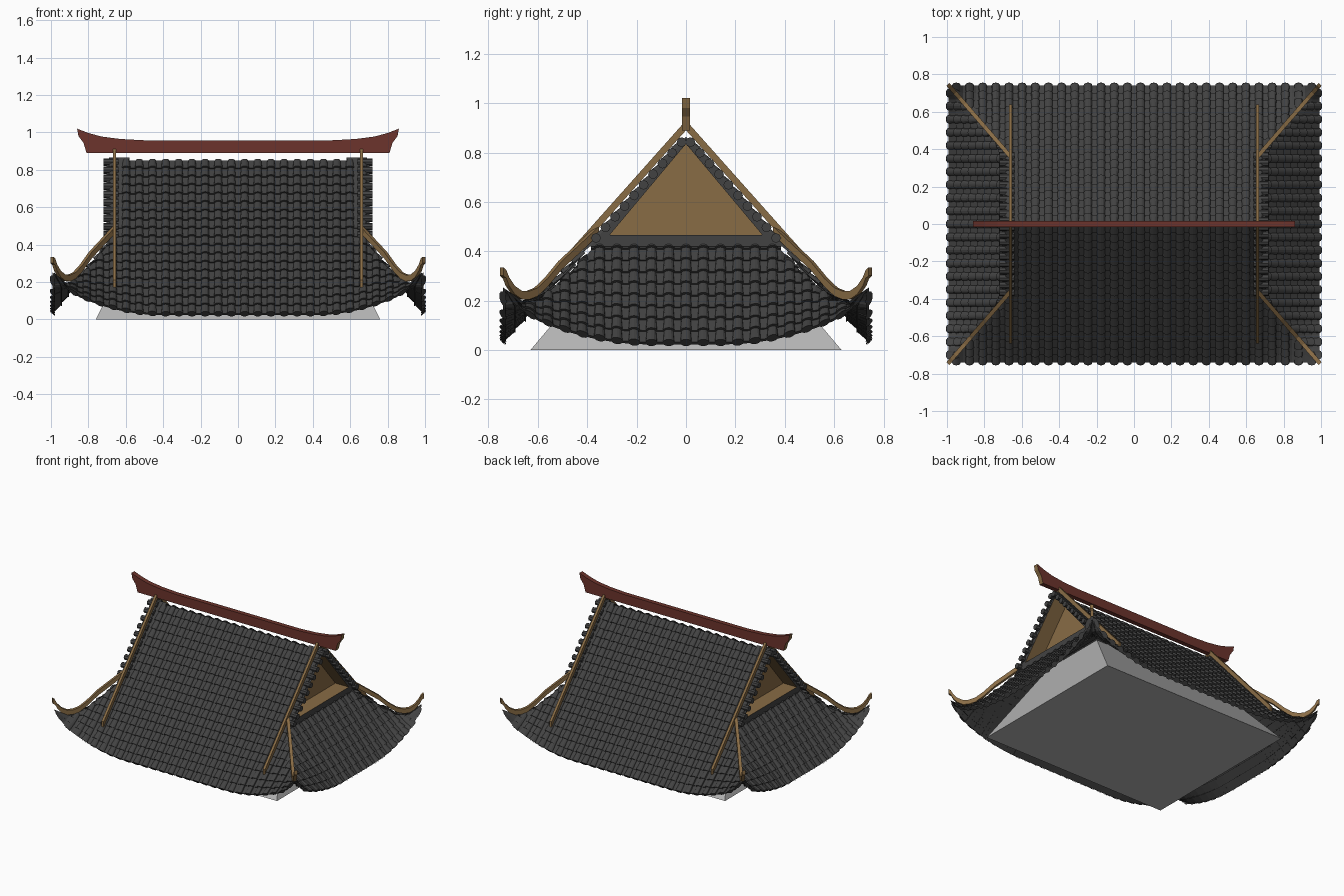
import bpy, bmesh, math
from mathutils import Vector

if "Cube" in bpy.data.objects:
    bpy.data.objects.remove(bpy.data.objects["Cube"])


def material(name, rgb):
    m = bpy.data.materials.new(name)
    m.diffuse_color = (*rgb, 1)
    m.use_nodes = True
    m.node_tree.nodes["Principled BSDF"].inputs["Base Color"].default_value = m.diffuse_color
    return m


TILE = material("dark grey tile", (0.055, 0.055, 0.055))
RED = material("ridge red", (0.15, 0.034, 0.025))
GOLD = material("ochre wood", (0.25, 0.15, 0.06))
GREY = material("grey base", (0.45, 0.45, 0.45))


def finish(bm, name, mats, mirror=(False, False), fix=True):
    if fix:
        bmesh.ops.recalc_face_normals(bm, faces=bm.faces)
    me = bpy.data.meshes.new(name)
    bm.to_mesh(me)
    bm.free()
    ob = bpy.data.objects.new(name, me)
    bpy.context.collection.objects.link(ob)
    for m in mats:
        me.materials.append(m)
    if any(mirror):
        mod = ob.modifiers.new("mirror", 'MIRROR')
        mod.use_axis = (mirror[0], mirror[1], False)
        mod.use_mirror_merge = False
    return ob


def clamp(v):
    return max(0.0, min(1.0, v))


# roof surface: straight slopes, eaves lifted towards the corners
def eave_lift(u):
    return 0.19 * clamp((u - 0.4) / 0.6) ** 2 + 0.08 * clamp((u - 0.85) / 0.15) ** 2


def front_z(a, b):
    return 0.85 - 1.12 * b + eave_lift(abs(a)) * clamp((b - 0.3) / 0.45) ** 3


def side_z(a, b):
    return 0.43 - 1.24 * (b - 0.66) + eave_lift(abs(a) + 0.25) * clamp((b - 0.6) / 0.4) ** 3


def front_start(c, a):
    return 0.0 if abs(c) < 0.69 else max(0.0, 0.36 + (abs(a) - 0.66) * 1.154)


def side_start(c, a):
    return 0.64 if abs(c) < 0.36 else max(0.64, 0.66 + (abs(a) - 0.36) / 1.154)


def tiled_slope(name, half, cols, b0, b1, rows, surf, start, front, mirror):
    bm = bmesh.new()
    out = Vector((0, -0.8, 0.6)) if front else Vector((0.8, 0, 0.6))

    def point(a, b, h):
        z, o = surf(a, b) + 0.65 * h, b + 0.76 * h
        return bm.verts.new((a, -o, z) if front else (o, a, z))

    def face(vs):
        f = bm.faces.new(vs)
        f.normal_update()
        if f.normal.dot(out) < 0:
            f.normal_flip()

    w = 2 * half / cols
    n = 6
    for i in range(cols):
        c = -half + (i + 0.5) * w
        for j in range(rows):
            ba = b0 + (b1 - b0) * j / rows
            bb = b0 + (b1 - b0) * (j + 1) / rows
            edge = [c - w / 2, c + w / 2]
            if bb <= min(start(c, e) for e in edge):
                continue
            # flat pan tile with a lip at its lower end
            up = [point(e, max(ba, start(c, e)), 0) for e in edge]
            lo = [point(e, max(bb, start(c, e)), 0.008) for e in edge]
            lip = [point(e, max(bb, start(c, e)), -0.006) for e in edge]
            face([up[0], up[1], lo[1], lo[0]])
            face([lo[0], lo[1], lip[1], lip[0]])
            # rounded cover tile, wider at its lower end
            if bb <= start(c, c):
                continue
            rings = []
            for b, r, h in ((ba, 0.019, 0.0), (bb, 0.023, 0.008)):
                ring = []
                for k in range(n + 1):
                    t = math.pi * k / n
                    a = c + r * math.cos(t)
                    ring.append(point(a, max(b, start(c, a)), h + 0.75 * r * math.sin(t)))
                rings.append(ring)
            for k in range(n):
                face([rings[0][k], rings[0][k + 1], rings[1][k + 1], rings[1][k]])
            face(rings[1])
            # full round end disc at the eave
            if j == rows - 1:
                face([point(c + 0.023 * math.cos(2 * math.pi * k / 12), bb + 0.002,
                            0.006 + 0.019 * math.sin(2 * math.pi * k / 12)) for k in range(12)])
    return finish(bm, name, [TILE], mirror, fix=False)


tiled_slope("main_slope_tiles", 0.985, 28, 0.0, 0.735, 18, front_z, front_start, True, (False, True))
tiled_slope("side_slope_tiles", 0.735, 21, 0.64, 0.985, 9, side_z, side_start, False, (True, False))


# wooden strips: rectangular section swept along a path
def strip(name, path, width, depth):
    bm = bmesh.new()
    rings = []
    d = Vector(path[-1]) - Vector(path[0])
    side = Vector((-d.y, d.x, 0)).normalized() * width / 2
    for p in path:
        p = Vector(p)
        low = p - Vector((0, 0, depth))
        rings.append([bm.verts.new(v) for v in (p + side, p - side, low - side, low + side)])
    for r, s in zip(rings, rings[1:]):
        for k in range(4):
            bm.faces.new((r[k], r[(k + 1) % 4], s[(k + 1) % 4], s[k]))
    bm.faces.new(rings[0])
    bm.faces.new(rings[-1])
    return finish(bm, name, [GOLD], (True, True))


strip("verge_strip", [(0.66, 0, 0.93), (0.66, -0.64, 0.212)], 0.018, 0.04)
hip = [(0.66, 0.50), (0.72, 0.435), (0.79, 0.36), (0.84, 0.29), (0.875, 0.252), (0.905, 0.238),
       (0.93, 0.24), (0.955, 0.26), (0.975, 0.295), (0.985, 0.325), (0.995, 0.335)]
strip("hip_strip", [(x, -0.36 - (x - 0.66) * 1.154, z) for x, z in hip], 0.022, 0.034)

# short sideways tiles along the gable edge
bm = bmesh.new()
for i in range(10):
    y = 0.018 + 0.0385 * i
    z = 0.862 - 1.12 * y
    rings = []
    for x in (0.64, 0.72):
        rings.append([bm.verts.new((x, -y + 0.02 * math.cos(math.pi * k / 4),
                                    z + 0.02 * math.sin(math.pi * k / 4))) for k in range(8)])
    for k in range(8):
        bm.faces.new((rings[0][k], rings[0][(k + 1) % 8], rings[1][(k + 1) % 8], rings[1][k]))
    bm.faces.new(rings[0])
    bm.faces.new(rings[1])
finish(bm, "gable_edge_tiles", [TILE], (True, True))

# recessed gable: dark frame, ochre reveal and panel
bm = bmesh.new()
outer = [(0, 0.865), (0.39, 0.42), (-0.39, 0.42)]
inner = [(0, 0.835), (0.31, 0.465), (-0.31, 0.465)]
X_OUT, X_IN = 0.69, 0.58
fo = [bm.verts.new((X_OUT, *p)) for p in outer]
bo = [bm.verts.new((X_IN, *p)) for p in outer]
fi = [bm.verts.new((X_OUT, *p)) for p in inner]
bi = [bm.verts.new((X_IN, *p)) for p in inner]
for k in range(3):
    m = (k + 1) % 3
    bm.faces.new((fo[k], fo[m], fi[m], fi[k]))
    bm.faces.new((bo[k], bo[m], fo[m], fo[k]))
    bm.faces.new((fi[k], fi[m], bi[m], bi[k])).material_index = 1
bm.faces.new(bi).material_index = 1
bm.normal_update()
finish(bm, "gable", [TILE, GOLD], (True, False))

# main ridge: upturned profile, pushed through its thickness
half = [(0.81, 0.89), (0.826, 0.945), (0.853, 0.98), (0.86, 1.02), (0.80, 0.997),
        (0.73, 0.978), (0.63, 0.965), (0.5, 0.958)]
profile = half + [(-x, z) for x, z in reversed(half)]
bm = bmesh.new()
f = bm.faces.new([bm.verts.new((x, -0.017, z)) for x, z in profile])
ext = bmesh.ops.extrude_face_region(bm, geom=[f])
bmesh.ops.translate(bm, vec=(0, 0.034, 0),
                    verts=[v for v in ext["geom"] if isinstance(v, bmesh.types.BMVert)])
bmesh.ops.recalc_face_normals(bm, faces=bm.faces)
for f in bm.faces:
    if abs(f.normal.x) > 0.6:
        f.material_index = 1
finish(bm, "main_ridge", [RED, GOLD])

# tapered base block inside the roof
bm = bmesh.new()
bmesh.ops.create_cube(bm, size=2)
for v in bm.verts:
    if v.co.z > 0:
        v.co = (v.co.x * 0.535, v.co.y * 0.25, 0.45)
    else:
        v.co = (v.co.x * 0.76, v.co.y * 0.63, 0.0)
finish(bm, "base_block", [GREY])
